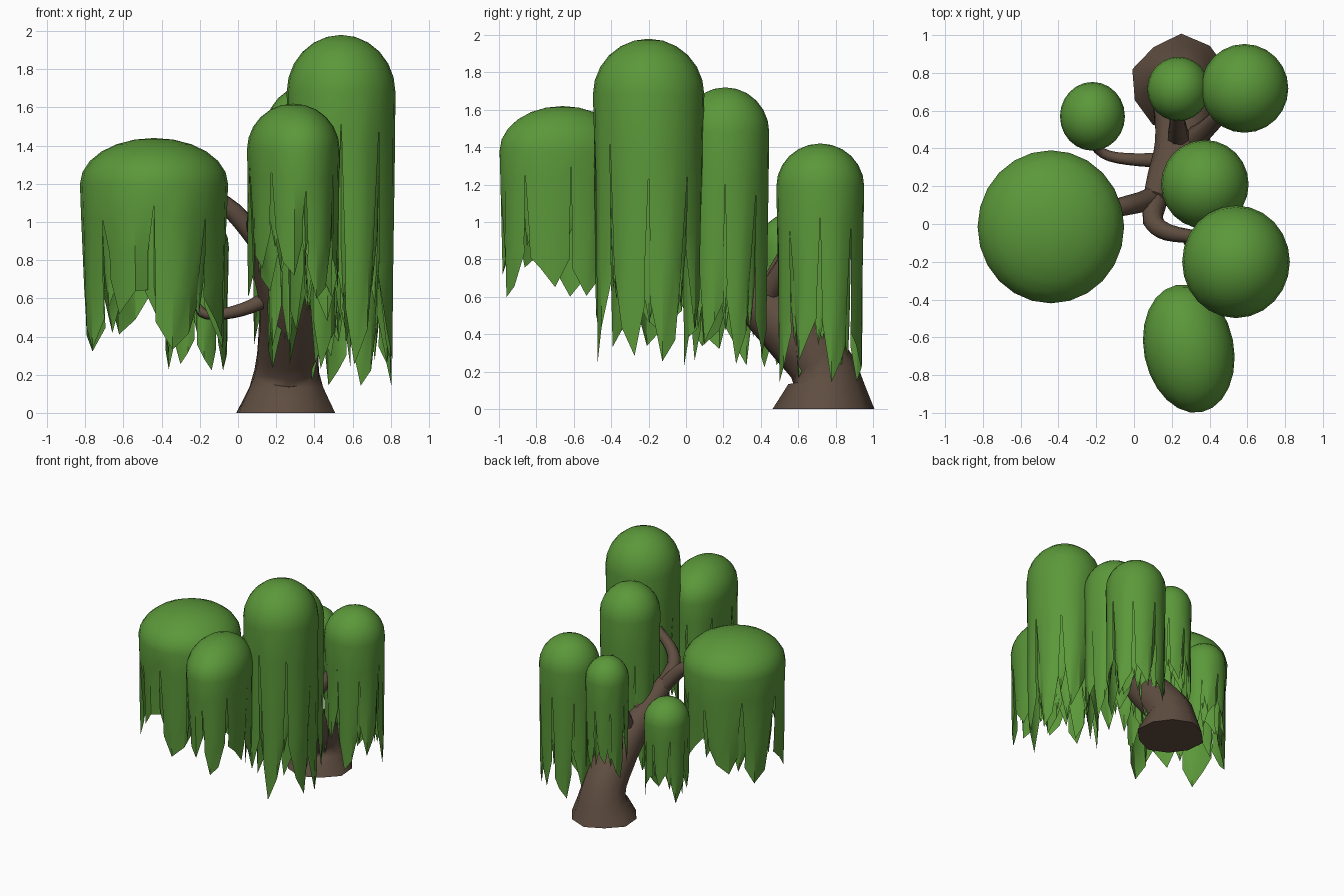
import bpy, bmesh, math, random
from mathutils import Vector, Matrix

if "Cube" in bpy.data.objects:
    bpy.data.objects.remove(bpy.data.objects["Cube"])

random.seed(11)

def material(name, rgb):
    m = bpy.data.materials.new(name)
    m.diffuse_color = (*rgb, 1)
    m.use_nodes = True
    m.node_tree.nodes["Principled BSDF"].inputs["Base Color"].default_value = m.diffuse_color
    return m

LEAF = material("leaf green", (0.105, 0.315, 0.042))
BARK = material("bark brown", (0.115, 0.075, 0.052))

def finish(bm, name, mat, angle):
    me = bpy.data.meshes.new(name)
    bm.to_mesh(me)
    bm.free()
    me.materials.append(mat)
    ob = bpy.data.objects.new(name, me)
    bpy.context.collection.objects.link(ob)
    bpy.ops.object.select_all(action='DESELECT')
    ob.select_set(True)
    bpy.context.view_layer.objects.active = ob
    bpy.ops.object.shade_smooth_by_angle(angle=math.radians(angle))
    return ob

def smooth_path(pts, steps):
    """Catmull-Rom through (x, y, z, radius) points."""
    p = [Vector(q) for q in pts]
    p = [2 * p[0] - p[1]] + p + [2 * p[-1] - p[-2]]
    out = []
    for i in range(1, len(p) - 2):
        a, b, c, d = p[i - 1:i + 3]
        for s in range(steps):
            t = s / steps
            out.append(0.5 * (2 * b + (c - a) * t + (2 * a - 5 * b + 4 * c - d) * t * t
                              + (3 * b - a - 3 * c + d) * t ** 3))
    return out + [p[-2]]

def limb(name, pts, sides=10, steps=3, flare=False):
    path = smooth_path(pts, steps)
    bm = bmesh.new()
    rings = []
    for i, q in enumerate(path):
        c = q.to_3d()
        tan = (path[min(i + 1, len(path) - 1)].to_3d() - path[max(i - 1, 0)].to_3d()).normalized()
        if flare and i < 3:
            tan = Vector((0, 0, 1))
        rot = Vector((0, 0, 1)).rotation_difference(tan)
        ring = []
        for k in range(sides):
            a = 2 * math.pi * (k + 0.5) / sides
            r = q[3]
            if flare and i < 3:      # lobed root flare
                r *= 1 + 0.05 * math.cos(4 * a + 0.6) * (1 - i / 3)
            ring.append(bm.verts.new(c + rot @ Vector((r * math.cos(a), r * math.sin(a), 0))))
        rings.append(ring)
    for lo, hi in zip(rings, rings[1:]):
        for k in range(sides):
            j = (k + 1) % sides
            bm.faces.new((lo[k], lo[j], hi[j], hi[k]))
    bm.faces.new(rings[0][::-1])
    bm.faces.new(rings[-1])
    return finish(bm, name, BARK, 50)

def foliage(name, centre, radii, turn, top, equator, tip_hi, tip_lo, strands=8):
    """Rounded cap whose rim hangs down as separate pointed strands."""
    rx, ry = radii
    n = strands * 3
    rot = Matrix.Rotation(turn, 3, 'Z')
    bm = bmesh.new()

    def vert(a, r, z):
        v = rot @ Vector((rx * r * math.cos(a), ry * r * math.sin(a), 0))
        return bm.verts.new((centre[0] + v.x, centre[1] + v.y, z))

    # cap
    rings = []
    levels = 6
    for l in range(levels):
        e = math.pi / 2 * l / levels
        rings.append([vert(2 * math.pi * k / n, math.cos(e), equator + (top - equator) * math.sin(e))
                      for k in range(n)])
    apex = bm.verts.new((centre[0], centre[1], top))
    for lo, hi in zip(rings, rings[1:]):
        for k in range(n):
            j = (k + 1) % n
            bm.faces.new((lo[k], lo[j], hi[j], hi[k]))
    for k in range(n):
        bm.faces.new((rings[-1][k], rings[-1][(k + 1) % n], apex))

    # hanging strands, each with curled-in edges and a pointed tip
    height = equator - tip_lo
    slit = [vert(2 * math.pi * k / n, 0.985, equator - height * random.uniform(0.08, 0.3) if k % 3 == 0
                 else equator - height * 0.2) for k in range(n)]
    for k in range(n):
        j = (k + 1) % n
        bm.faces.new((slit[k], slit[j], rings[0][j], rings[0][k]))
    for s in range(strands):
        tip = random.uniform(tip_lo, tip_hi)
        if s % 3 == 0:
            tip = tip_lo + 0.02 * random.random()
        peak = random.choice((1, 2))
        low, mid = [], []
        for c in range(4):
            a = 2 * math.pi * (s * 3 + c) / n
            edge = c in (0, 3)
            a += (0.06 if c == 0 else -0.06 if c == 3 else 0) * random.uniform(0.3, 1.6)
            z = tip + height * (random.uniform(0.14, 0.32) if edge else 0 if c == peak
                                else random.uniform(0.07, 0.14))
            r = random.uniform(0.84, 0.93) if edge else random.uniform(0.94, 0.98)
            mid.append(vert(a, r + 0.02, tip + height * 0.36))
            low.append(vert(a, r, z))
        head = [slit[(s * 3 + c) % n] for c in range(4)]
        for c in range(3):
            bm.faces.new((mid[c], mid[c + 1], head[c + 1], head[c]))
            bm.faces.new((low[c], low[c + 1], mid[c + 1], mid[c]))

    # narrow inner strands seen through the gaps
    for s in range(strands):
        a = 2 * math.pi * s / strands
        w = 0.2
        z0 = equator - height * 0.1
        z1 = random.uniform(tip_lo, tip_hi) + height * 0.1
        t = [vert(a + d, 0.86, z0) for d in (-w, 0, w)]
        m = [vert(a + d, r, z1 + height * 0.2) for d, r in ((-w, 0.8), (0, 0.87), (w, 0.8))]
        p = vert(a + random.uniform(-0.08, 0.08), 0.85, z1)
        for c in range(2):
            bm.faces.new((m[c], m[c + 1], t[c + 1], t[c]))
            bm.faces.new((p, m[c + 1], m[c]))
    return finish(bm, name, LEAF, 35)

# trunk leaning forward, then rising
limb("trunk", [(0.25, 0.735, 0, 0.262), (0.255, 0.74, 0.2, 0.178), (0.265, 0.58, 0.4, 0.165),
               (0.24, 0.40, 0.57, 0.135), (0.16, 0.25, 0.76, 0.09), (0.11, 0.12, 0.93, 0.065)],
     sides=10, flare=True)

# branches
limb("left_branch", [(0.13, 0.16, 0.86, 0.055), (0.05, 0.12, 0.97, 0.055),
                     (-0.07, 0.09, 1.09, 0.05), (-0.3, 0.03, 1.2, 0.03)], 8)
limb("tall_branch", [(0.12, 0.15, 0.88, 0.065), (0.10, 0.02, 1.03, 0.055), (0.18, -0.045, 1.14, 0.045),
                     (0.35, -0.08, 1.28, 0.035), (0.52, -0.18, 1.55, 0.025)], 8)
limb("front_branch", [(0.28, -0.06, 1.2, 0.035), (0.36, -0.25, 1.24, 0.03),
                      (0.32, -0.5, 1.28, 0.028), (0.29, -0.64, 1.4, 0.02)], 8)
limb("middle_branch", [(0.2, 0.32, 0.68, 0.06), (0.27, 0.28, 0.92, 0.045), (0.37, 0.21, 1.45, 0.025)], 8)
limb("back_right_branch", [(0.28, 0.42, 0.58, 0.07), (0.4, 0.52, 0.76, 0.05), (0.57, 0.70, 1.12, 0.03)], 8)
limb("back_branch", [(0.24, 0.42, 0.58, 0.07), (0.23, 0.53, 0.82, 0.045), (0.235, 0.70, 1.12, 0.025)], 8)
limb("low_left_branch", [(0.16, 0.34, 0.6, 0.045), (0.02, 0.34, 0.54, 0.036), (-0.13, 0.36, 0.515, 0.028),
                         (-0.21, 0.42, 0.56, 0.024), (-0.22, 0.55, 0.82, 0.02)], 8)

# foliage: name, centre, radii, turn, top, equator, highest tip, lowest tip
foliage("left_foliage", (-0.44, -0.015), (0.388, 0.405), 0, 1.44, 1.2, 0.52, 0.32)
foliage("tall_foliage", (0.54, -0.2), (0.285, 0.298), 0, 1.98, 1.68, 0.5, 0.24)
foliage("front_foliage", (0.29, -0.66), (0.238, 0.343), 0.2, 1.62, 1.38, 0.82, 0.59)
foliage("middle_foliage", (0.375, 0.21), (0.232, 0.235), 0, 1.72, 1.48, 0.5, 0.23)
foliage("back_right_foliage", (0.585, 0.718), (0.232, 0.235), 0, 1.42, 1.19, 0.4, 0.13)
foliage("back_foliage", (0.235, 0.715), (0.165, 0.17), 0, 1.33, 1.15, 0.55, 0.34)
foliage("low_left_foliage", (-0.22, 0.57), (0.172, 0.182), 0, 1.05, 0.87, 0.4, 0.21)
